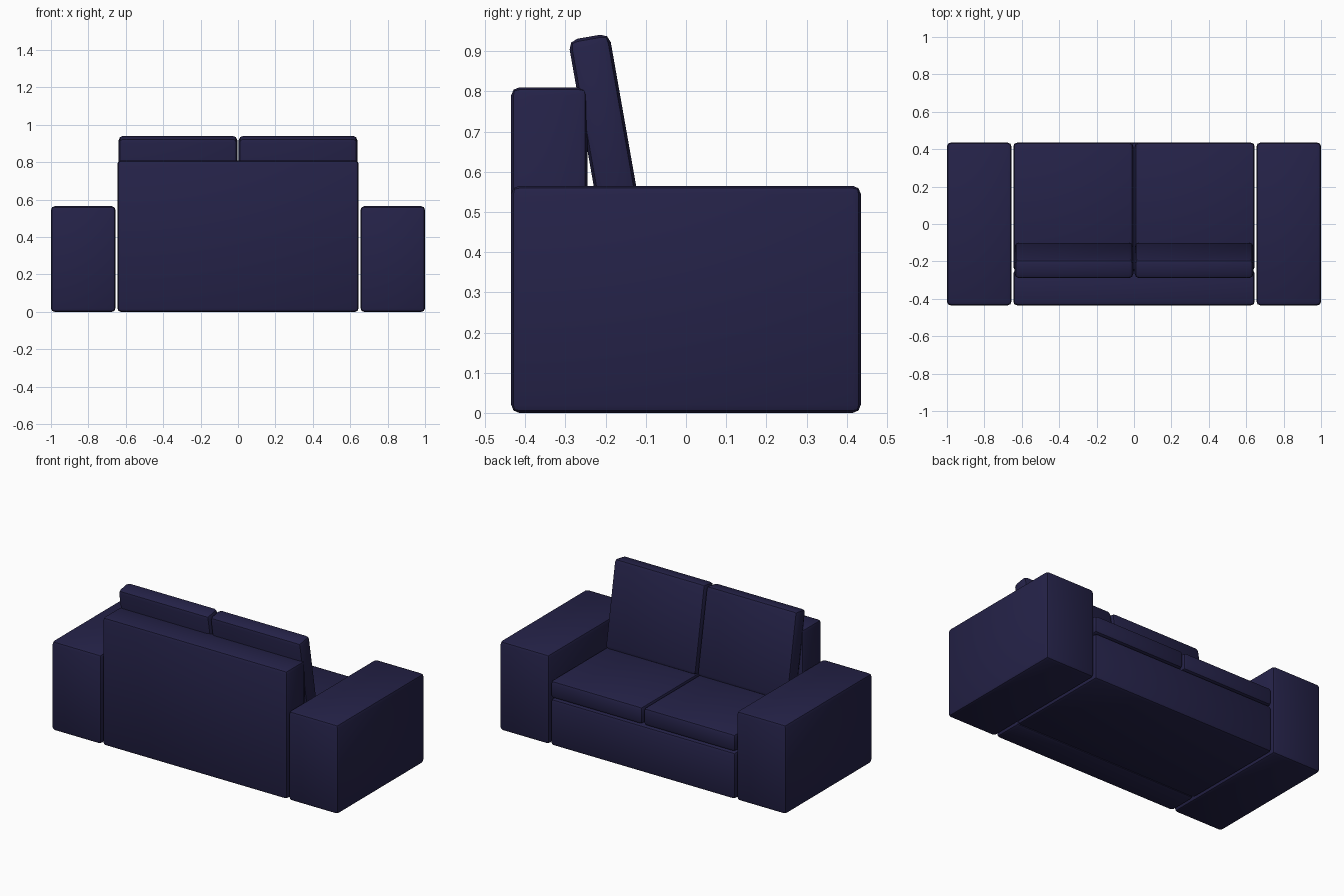
import bpy, bmesh, math
from mathutils import Matrix, Vector

if "Cube" in bpy.data.objects:
    bpy.data.objects.remove(bpy.data.objects["Cube"])

navy = bpy.data.materials.new("navy_fabric")
navy.diffuse_color = (0.018, 0.016, 0.065, 1)
navy.use_nodes = True
navy.node_tree.nodes["Principled BSDF"].inputs["Base Color"].default_value = navy.diffuse_color


def block(name, lo, hi, bevel=0.02, tilt=0.0):
    """Soft-edged box between two corners, tilted about its centre on x."""
    lo, hi = Vector(lo), Vector(hi)
    bm = bmesh.new()
    bmesh.ops.create_cube(bm, size=1, matrix=Matrix.Diagonal((*(hi - lo), 1)))
    bmesh.ops.bevel(bm, geom=bm.edges[:], offset=bevel, segments=2,
                    profile=0.5, affect='EDGES')
    me = bpy.data.meshes.new(name)
    bm.to_mesh(me)
    bm.free()
    me.materials.append(navy)
    ob = bpy.data.objects.new(name, me)
    ob.location = (lo + hi) / 2
    ob.rotation_euler.x = math.radians(tilt)
    bpy.context.collection.objects.link(ob)
    bpy.ops.object.select_all(action='DESELECT')
    ob.select_set(True)
    bpy.context.view_layer.objects.active = ob
    bpy.ops.object.shade_smooth_by_angle(angle=math.radians(30))
    return ob


# Frame: backrest and seat base
block("backrest", (-0.645, -0.435, 0), (0.645, -0.245, 0.81))
block("seat_base", (-0.645, -0.25, 0), (0.645, 0.435, 0.295))

for side, label in ((-1, "left"), (1, "right")):
    def span(a, b):
        return sorted((side * a, side * b))

    # Arm
    x0, x1 = span(0.655, 1.0)
    block(label + "_arm", (x0, -0.435, 0), (x1, 0.435, 0.565))
    # Seat cushion
    x0, x1 = span(0.004, 0.645)
    block(label + "_seat_cushion", (x0, -0.245, 0.3), (x1, 0.435, 0.41))
    # Leaning back cushion
    x0, x1 = span(0.004, 0.638)
    block(label + "_back_cushion", (x0, -0.247, 0.395), (x1, -0.143, 0.94),
          bevel=0.023, tilt=10)
